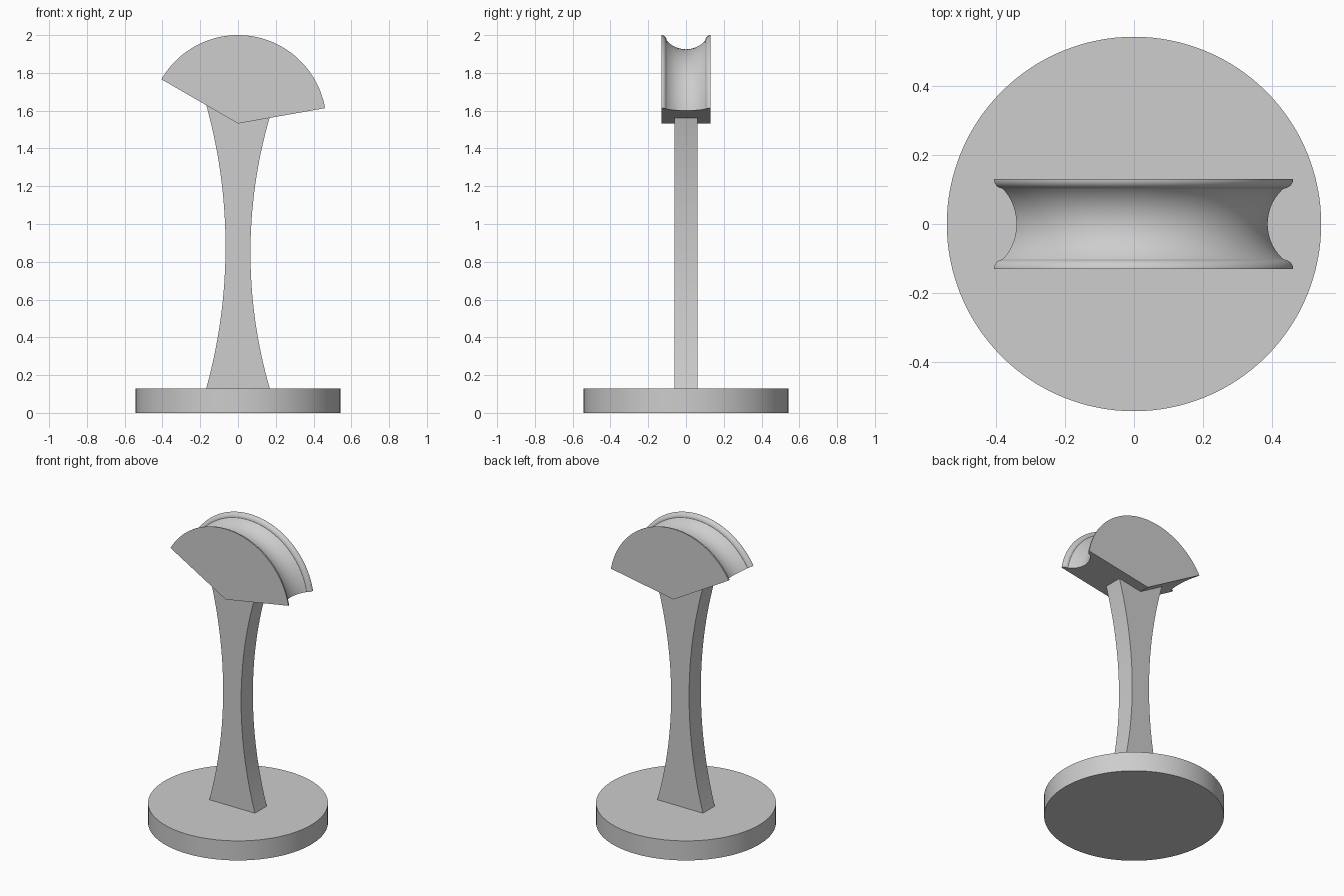
import bpy, bmesh, math
from math import sin, cos, pi, radians, sqrt, asin
from mathutils import Vector

cube = bpy.data.objects.get("Cube")
if cube:
    bpy.data.objects.remove(cube)

grey = bpy.data.materials.new("plain grey")
grey.use_nodes = True
grey.diffuse_color = (0.61, 0.61, 0.61, 1)
grey.node_tree.nodes["Principled BSDF"].inputs["Base Color"].default_value = grey.diffuse_color


def finish(name, bm):
    """Turn a bmesh into a shaded object."""
    bmesh.ops.recalc_face_normals(bm, faces=bm.faces)
    mesh = bpy.data.meshes.new(name)
    bm.to_mesh(mesh)
    bm.free()
    mesh.materials.append(grey)
    obj = bpy.data.objects.new(name, mesh)
    bpy.context.collection.objects.link(obj)
    bpy.ops.object.select_all(action="DESELECT")
    obj.select_set(True)
    bpy.context.view_layer.objects.active = obj
    bpy.ops.object.shade_smooth_by_angle(angle=radians(30))


def waisted_edge(side, foot, waist, waist_z, top_z, steps=32):
    """Concave arc from the base up to the saddle, on one side (+1 or -1)."""
    sag, rise = foot - waist, waist_z - BASE_TOP
    radius = (rise ** 2 + sag ** 2) / (2 * sag)
    heights = [BASE_TOP + (top_z - BASE_TOP) * i / steps for i in range(steps + 1)]
    return [(side * (waist + radius - sqrt(radius ** 2 - (z - waist_z) ** 2)), z) for z in heights]


# Round base
BASE_TOP = 0.13
bm = bmesh.new()
bmesh.ops.create_cone(bm, cap_ends=True, segments=128, radius1=0.542, radius2=0.542, depth=BASE_TOP)
bmesh.ops.translate(bm, verts=bm.verts, vec=(0, 0, BASE_TOP / 2))
finish("base", bm)

# Waisted stem, ending against the underside of the saddle
right = waisted_edge(1, 0.168, 0.066, 0.848, 1.566)
left = waisted_edge(-1, 0.168, 0.066, 0.88, 1.63)
outline = right + [(0, 1.535)] + left[::-1]
bm = bmesh.new()
face = bm.faces.new([bm.verts.new((x, -0.062, z)) for x, z in outline])
ext = bmesh.ops.extrude_face_region(bm, geom=[face])
bmesh.ops.translate(bm, vec=(0, 0.124, 0),
                    verts=[v for v in ext["geom"] if isinstance(v, bmesh.types.BMVert)])
finish("stem", bm)

# Grooved saddle: half of the rim profile as (y, radius), then mirrored
HALF, LIP, FLOOR, LIP_R, RIM_R = 0.13, 0.103, 0.393, 0.44, 0.468
depth = LIP_R - FLOOR
groove = (LIP ** 2 + depth ** 2) / (2 * depth)
slope = asin(LIP / groove)
half = [(groove * sin(slope * i / 12), FLOOR + groove * (1 - cos(slope * i / 12))) for i in range(13)]
# Rounded lip outside the groove
for i in range(1, 9):
    t = pi / 2 * i / 8
    half.append((HALF - (HALF - LIP) * cos(t), LIP_R + (RIM_R - LIP_R) * sin(t)))
rim = [(-y, r) for y, r in half[:0:-1]] + half
profile = [(-HALF, 0)] + rim + [(HALF, 0)]

bm = bmesh.new()
PIVOT = Vector((0, 0, 2 - RIM_R))
start, sweep = radians(10), radians(140)
verts = [bm.verts.new(PIVOT + Vector((r * cos(start), y, r * sin(start)))) for y, r in profile]
section = bm.faces.new(verts)
bmesh.ops.spin(bm, geom=[section] + section.edges[:] + verts, cent=PIVOT, axis=(0, -1, 0),
               angle=sweep, steps=56, use_duplicate=False)
bmesh.ops.remove_doubles(bm, verts=bm.verts, dist=0.0001)
finish("grooved_saddle", bm)
